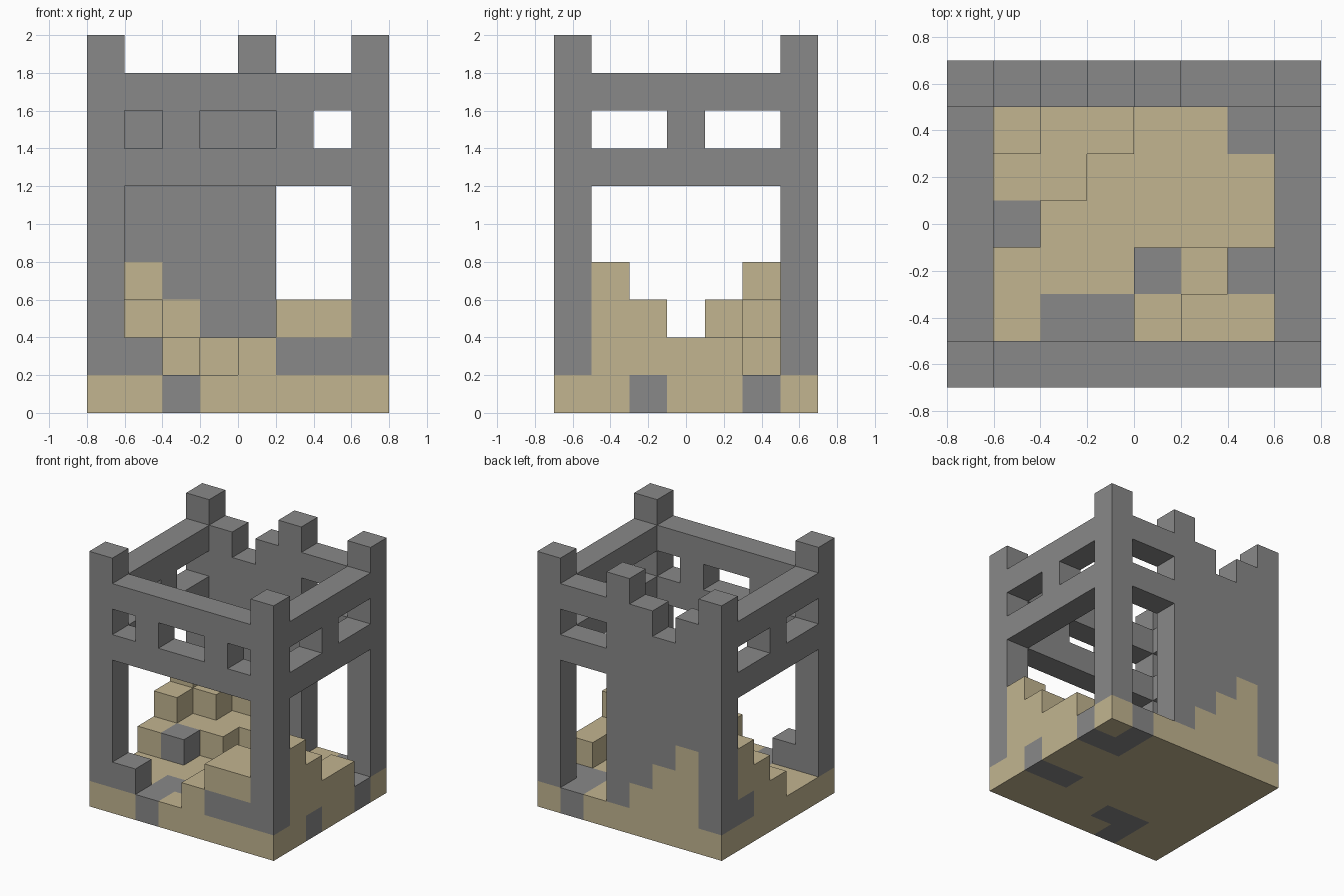
import bpy
import bmesh
from mathutils import Vector

cube = bpy.data.objects.get("Cube")
if cube:
    bpy.data.objects.remove(cube, do_unlink=True)

UNIT = 0.2
NX, NY, NZ = 8, 7, 10


def make_material(name, colour):
    mat = bpy.data.materials.new(name)
    mat.use_nodes = True
    mat.diffuse_color = colour
    bsdf = next(n for n in mat.node_tree.nodes if n.type == 'BSDF_PRINCIPLED')
    bsdf.inputs["Base Color"].default_value = colour
    bsdf.inputs["Roughness"].default_value = 1.0
    return mat


STONE, SAND = 0, 1
materials = [make_material("grey_stone", (0.25, 0.25, 0.25, 1)),
             make_material("pale_sand", (0.54, 0.46, 0.28, 1))]

# Every block of the building: cell -> (part name, colour)
blocks = {}


def cells(xs, ys, zs):
    """Cells in a box; each argument is one index or a (first, last) pair."""
    spans = [(s, s) if isinstance(s, int) else s for s in (xs, ys, zs)]
    rx, ry, rz = [range(a, b + 1) for a, b in spans]
    return [(x, y, z) for x in rx for y in ry for z in rz]


def fill(part, colour, xs, ys, zs):
    for c in cells(xs, ys, zs):
        blocks[c] = (part, colour)


def carve(xs, ys, zs):
    for c in cells(xs, ys, zs):
        blocks.pop(c, None)


def heap(part, x, y, height, colour=SAND):
    """A column of sand standing on the floor."""
    fill(part, colour, x, y, (1, height - 1))


EAST, NORTH = NX - 1, NY - 1

# Sandy floor with patches of stone
fill("floor", SAND, (0, EAST), (0, NORTH), 0)
for x, y in [(2, 0), (2, 1), (3, 1), (6, 2), (7, 2), (6, 5), (7, 5), (6, 6)]:
    fill("floor", STONE, x, y, 0)

# Upper walls: a ring of stone with a row of windows
fill("upper_walls", STONE, (0, EAST), (0, NORTH), (6, 8))
carve((1, EAST - 1), (1, NORTH - 1), (6, 8))
for xs in (1, (3, 4), 6):
    carve(xs, 0, 7)
for side in (0, EAST):
    for ys in ((1, 2), (4, 5)):
        carve(side, ys, 7)

# Back wall: solid on one half, open on the other, with a broken top
fill("back_wall", STONE, (1, 4), NORTH, (1, 8))
carve((5, 6), NORTH, 7)
carve(2, NORTH, 8)
fill("back_wall", STONE, 4, NORTH, 9)

# Corner pillars
for x in (0, EAST):
    for y in (0, NORTH):
        fill("corner_pillars", STONE, x, y, (1, 9))

# Sand drift in the back corner, climbing the back and side walls
for x, height in ((1, 4), (2, 3), (3, 2)):
    heap("back_drift", x, NORTH, height)
for y, height in ((5, 4), (4, 3), (3, 2)):
    heap("back_drift", 0, y, height)
heap("back_drift", 1, 5, 3)
for x, y in ((2, 5), (3, 5), (1, 4), (2, 4)):
    heap("back_drift", x, y, 2)

# Sand drift in the front corner
for y, height in ((1, 4), (2, 3), (3, 2), (4, 2)):
    heap("front_drift", EAST, y, height)
for y in (0, 1):
    heap("front_drift", 4, y, 2)
    for x in (5, 6):
        heap("front_drift", x, y, 3)
heap("front_drift", 5, 2, 2)

# Fallen stones, loose or half buried
heap("fallen_stones", 1, 0, 2, STONE)
heap("fallen_stones", 1, 3, 2, STONE)
heap("fallen_stones", 0, 5, 2, STONE)
heap("fallen_stones", 4, 2, 2, STONE)
heap("fallen_stones", 6, 2, 3, STONE)
for x in (5, 6):
    heap("fallen_stones", x, 0, 2, STONE)


def build(part):
    """Skin one part, leaving out faces hidden against other blocks."""
    bm = bmesh.new()
    corner_verts = {}

    def vert(p):
        key = tuple(round(v) for v in p)
        if key not in corner_verts:
            x, y, z = key
            corner_verts[key] = bm.verts.new(
                ((x - NX / 2) * UNIT, (y - NY / 2) * UNIT, z * UNIT))
        return corner_verts[key]

    for cell, (name, colour) in blocks.items():
        if name != part:
            continue
        middle = Vector(cell) + Vector((0.5, 0.5, 0.5))
        for axis in range(3):
            for sign in (-1, 1):
                normal = Vector((0, 0, 0))
                normal[axis] = sign
                neighbour = tuple(int(c + n) for c, n in zip(cell, normal))
                if neighbour in blocks:
                    continue
                u = Vector((0, 0, 0))
                u[(axis + 1) % 3] = 0.5
                v = normal.cross(u)
                centre = middle + normal / 2
                face = bm.faces.new([vert(centre + p) for p in
                                     (-u - v, u - v, u + v, -u + v)])
                face.material_index = colour

    # Merge flat neighbours of one colour into large faces
    bmesh.ops.dissolve_limit(bm, angle_limit=0.01, verts=bm.verts[:],
                             edges=bm.edges[:], delimit={'MATERIAL'})
    mesh = bpy.data.meshes.new(part)
    bm.to_mesh(mesh)
    bm.free()
    for mat in materials:
        mesh.materials.append(mat)
    obj = bpy.data.objects.new(part, mesh)
    bpy.context.scene.collection.objects.link(obj)


for part in sorted({name for name, colour in blocks.values()}):
    build(part)
